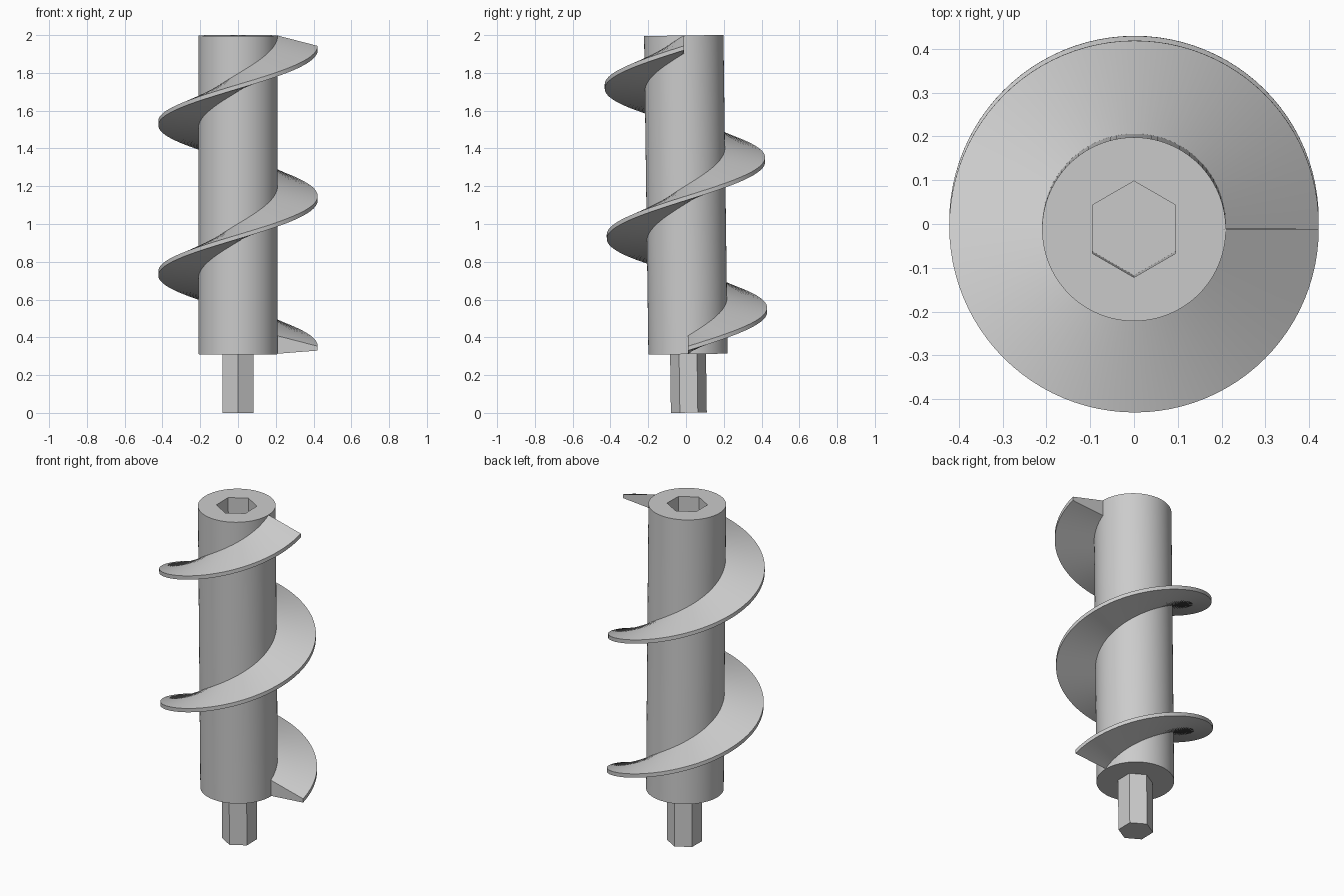
import bpy, bmesh
from math import cos, sin, pi, tau, radians
from mathutils import Matrix

cube = bpy.data.objects.get("Cube")
if cube:
    bpy.data.objects.remove(cube, do_unlink=True)

SEG = 96                      # sides of the round core
PITCH, TURNS = 0.795, 2
CORE_R, BOTTOM, TOP = 0.21, 0.31, 1.997
# The whole tool leans very slightly towards the front
LEAN = Matrix.Translation((0, 0.015, 0.001)) @ Matrix.Rotation(0.0135, 4, 'X')

steel = bpy.data.materials.new("steel_grey")
steel.use_nodes = True
grey = (0.6, 0.6, 0.6, 1)
steel.diffuse_color = grey
steel.node_tree.nodes["Principled BSDF"].inputs["Base Color"].default_value = grey


def ring(bm, sides, radius, z):
    """Ring of vertices starting on +y."""
    return [bm.verts.new((radius * cos(pi / 2 + tau * i / sides),
                          radius * sin(pi / 2 + tau * i / sides), z))
            for i in range(sides)]


def skin(bm, a, b):
    """Quads joining two closed rings."""
    n = len(a)
    for i in range(n):
        j = (i + 1) % n
        bm.faces.new((a[i], a[j], b[j], b[i]))


def finish(bm, name):
    bmesh.ops.recalc_face_normals(bm, faces=bm.faces)
    bm.transform(LEAN)
    mesh = bpy.data.meshes.new(name)
    bm.to_mesh(mesh)
    bm.free()
    mesh.materials.append(steel)
    obj = bpy.data.objects.new(name, mesh)
    bpy.context.collection.objects.link(obj)
    bpy.ops.object.select_all(action='DESELECT')
    obj.select_set(True)
    bpy.context.view_layer.objects.active = obj
    bpy.ops.object.shade_smooth_by_angle(angle=radians(30))
    return obj


# Round core with a hexagonal socket in its top
bm = bmesh.new()
low, high = ring(bm, SEG, CORE_R, BOTTOM), ring(bm, SEG, CORE_R, TOP)
mouth, floor = ring(bm, 6, 0.11, TOP), ring(bm, 6, 0.11, TOP - 0.32)
skin(bm, low, high)
skin(bm, mouth, floor)
bm.faces.new(low)
bm.faces.new(floor)
arc = SEG // 6
for i in range(6):
    rim = [high[(i * arc + k) % SEG] for k in range(arc + 1)]
    bm.faces.new([mouth[i]] + rim + [mouth[(i + 1) % 6]])
finish(bm, "core")

# Hexagonal drive shank
bm = bmesh.new()
foot, head = ring(bm, 6, 0.095, 0), ring(bm, 6, 0.095, BOTTOM + 0.01)
skin(bm, foot, head)
bm.faces.new(foot)
bm.faces.new(head)
finish(bm, "drive_shank")

# Tapered spiral flight, thick at the core and thin at the rim
section = [(0.205, 0.312), (0.422, 0.329), (0.422, 0.352), (0.205, 0.408)]
bm = bmesh.new()
steps = SEG * TURNS
rows = []
for s in range(steps + 1):
    t = TURNS * s / steps
    a = tau * t
    rows.append([bm.verts.new((r * cos(a), r * sin(a), z + PITCH * t))
                 for r, z in section])
for a, b in zip(rows, rows[1:]):
    skin(bm, a, b)
bm.faces.new(rows[0])
bm.faces.new(rows[-1])
finish(bm, "spiral_flight")
